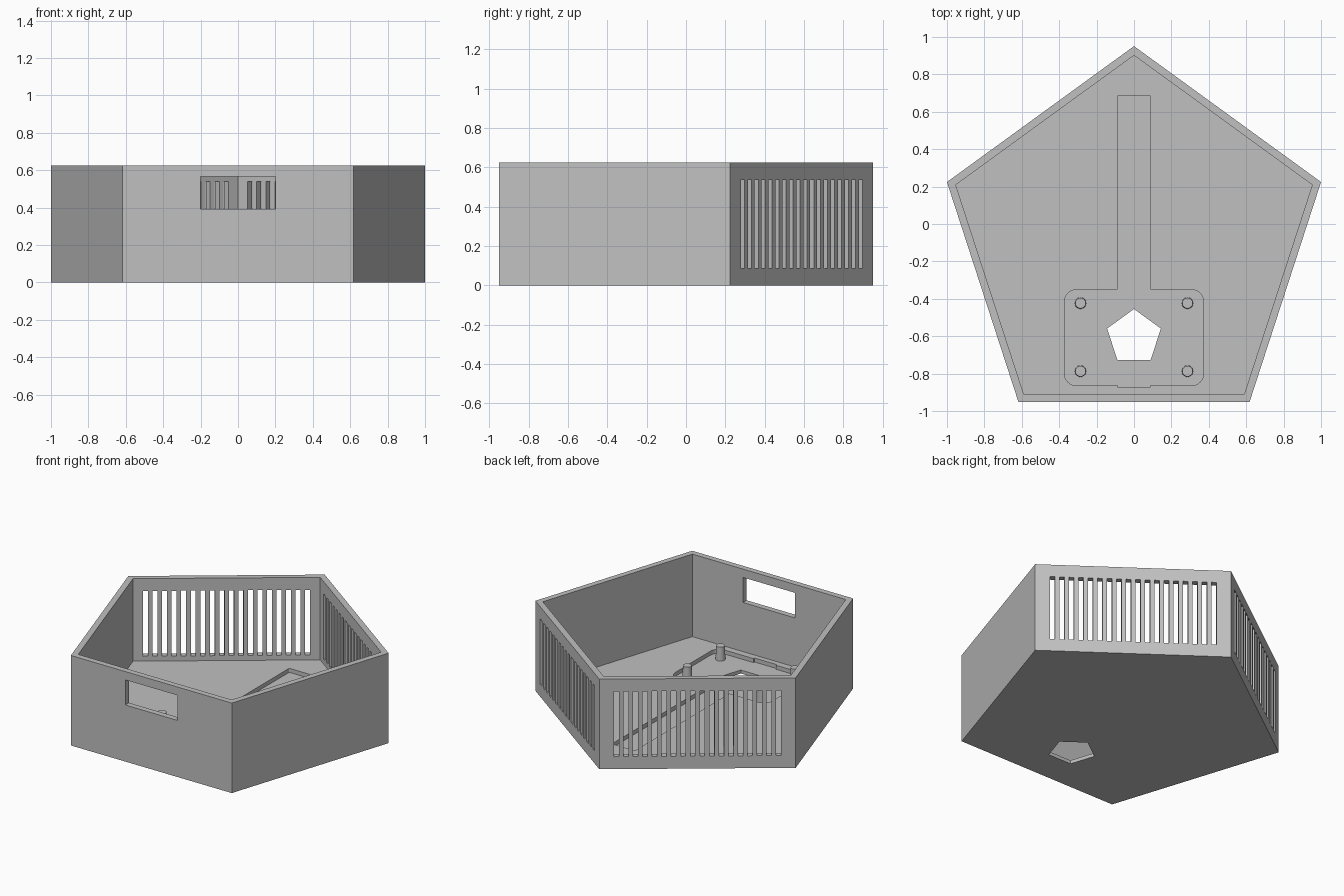
import bpy, bmesh, math
from mathutils import Matrix, Vector

if "Cube" in bpy.data.objects:
    bpy.data.objects.remove(bpy.data.objects["Cube"], do_unlink=True)

RADIUS, HEIGHT, WALL, FLOOR, RECESS = 1.0515, 0.625, 0.04, 0.052, 0.024
CENTRE_Y = -0.1005
APOTHEM = RADIUS * math.cos(math.radians(36))

grey = bpy.data.materials.new("plain grey plastic")
grey.use_nodes = True
grey.diffuse_color = (0.53, 0.53, 0.53, 1)
grey.node_tree.nodes["Principled BSDF"].inputs["Base Color"].default_value = (0.53, 0.53, 0.53, 1)


def make_object(name, bm):
    bmesh.ops.recalc_face_normals(bm, faces=bm.faces)
    mesh = bpy.data.meshes.new(name)
    bm.to_mesh(mesh)
    bm.free()
    mesh.materials.append(grey)
    obj = bpy.data.objects.new(name, mesh)
    bpy.context.scene.collection.objects.link(obj)
    return obj


def prism(name, outline, z0, z1):
    bm = bmesh.new()
    face = bm.faces.new([bm.verts.new((x, y, z0)) for x, y in outline])
    top = bmesh.ops.extrude_face_region(bm, geom=[face])["geom"]
    moved = [v for v in top if isinstance(v, bmesh.types.BMVert)]
    bmesh.ops.translate(bm, vec=(0, 0, z1 - z0), verts=moved)
    return make_object(name, bm)


def add_box(bm, matrix, size):
    bmesh.ops.create_cube(bm, size=1, matrix=matrix @ Matrix.Diagonal((*size, 1)))


def pentagon(radius, cy):
    angles = [math.radians(90 + 72 * k) for k in range(5)]
    return [(radius * math.cos(a), cy + radius * math.sin(a)) for a in angles]


def arc(cx, cy, r, start, steps=8):
    angles = [math.radians(start + 90 * i / steps) for i in range(steps + 1)]
    return [(cx + r * math.cos(a), cy + r * math.sin(a)) for a in angles]


def cut(target, cutter):
    mod = target.modifiers.new("cut", 'BOOLEAN')
    mod.operation, mod.solver, mod.object = 'DIFFERENCE', 'EXACT', cutter
    bpy.context.view_layer.objects.active = target
    bpy.ops.object.modifier_apply(modifier=mod.name)
    bpy.data.objects.remove(cutter, do_unlink=True)


# Five-sided tray
tray = prism("tray_shell", pentagon(RADIUS, CENTRE_Y), 0, HEIGHT)
inner = RADIUS - WALL / math.cos(math.radians(36))
cut(tray, prism("cavity_cutter", pentagon(inner, CENTRE_Y), FLOOR, HEIGHT + 0.2))

# Floor recess: rounded plate bay, long channel to the back, shallow front notch
half = [(0.085, -0.875), (0.085, -0.864)]
half += arc(0.372 - 0.065, -0.864 + 0.065, 0.065, -90)
half += arc(0.372 - 0.065, -0.351 - 0.065, 0.065, 0)
half += [(0.088, -0.351)] + arc(0.08, 0.679, 0.008, 0, 3)
outline = half + [(-x, y) for x, y in reversed(half)]
cut(tray, prism("recess_cutter", outline, RECESS, FLOOR + 0.1))

# Pentagonal hole through the floor
cut(tray, prism("hole_cutter", pentagon(0.151, -0.6055), -0.1, 0.2))

# Vent slots in the two back walls
bm = bmesh.new()
for angle in (54, 126):
    turn = Matrix.Translation((0, CENTRE_Y, 0)) @ Matrix.Rotation(math.radians(angle), 4, 'Z')
    for i in range(18):
        place = Matrix.Translation((APOTHEM - WALL / 2, (i - 8.5) * 0.06, 0.3125))
        add_box(bm, turn @ place, (0.1, 0.031, 0.453))
cut(tray, make_object("slot_cutter", bm))

# Window in the front wall
bm = bmesh.new()
add_box(bm, Matrix.Translation((0, -0.93, 0.48)), (0.4, 0.12, 0.174))
cut(tray, make_object("window_cutter", bm))

# Four mounting posts
for side, sx in (("left", 1), ("right", -1)):
    for end, y in (("back", -0.423), ("front", -0.787)):
        bm = bmesh.new()
        z0, z1 = RECESS - 0.004, 0.12
        bmesh.ops.create_cone(bm, cap_ends=True, segments=32, radius1=0.031, radius2=0.028,
                              depth=z1 - z0, matrix=Matrix.Translation((sx * 0.286, y, (z0 + z1) / 2)))
        post = make_object(f"mounting_post_{end}_{side}", bm)
        bpy.ops.object.select_all(action='DESELECT')
        post.select_set(True)
        bpy.context.view_layer.objects.active = post
        bpy.ops.object.shade_smooth_by_angle()
